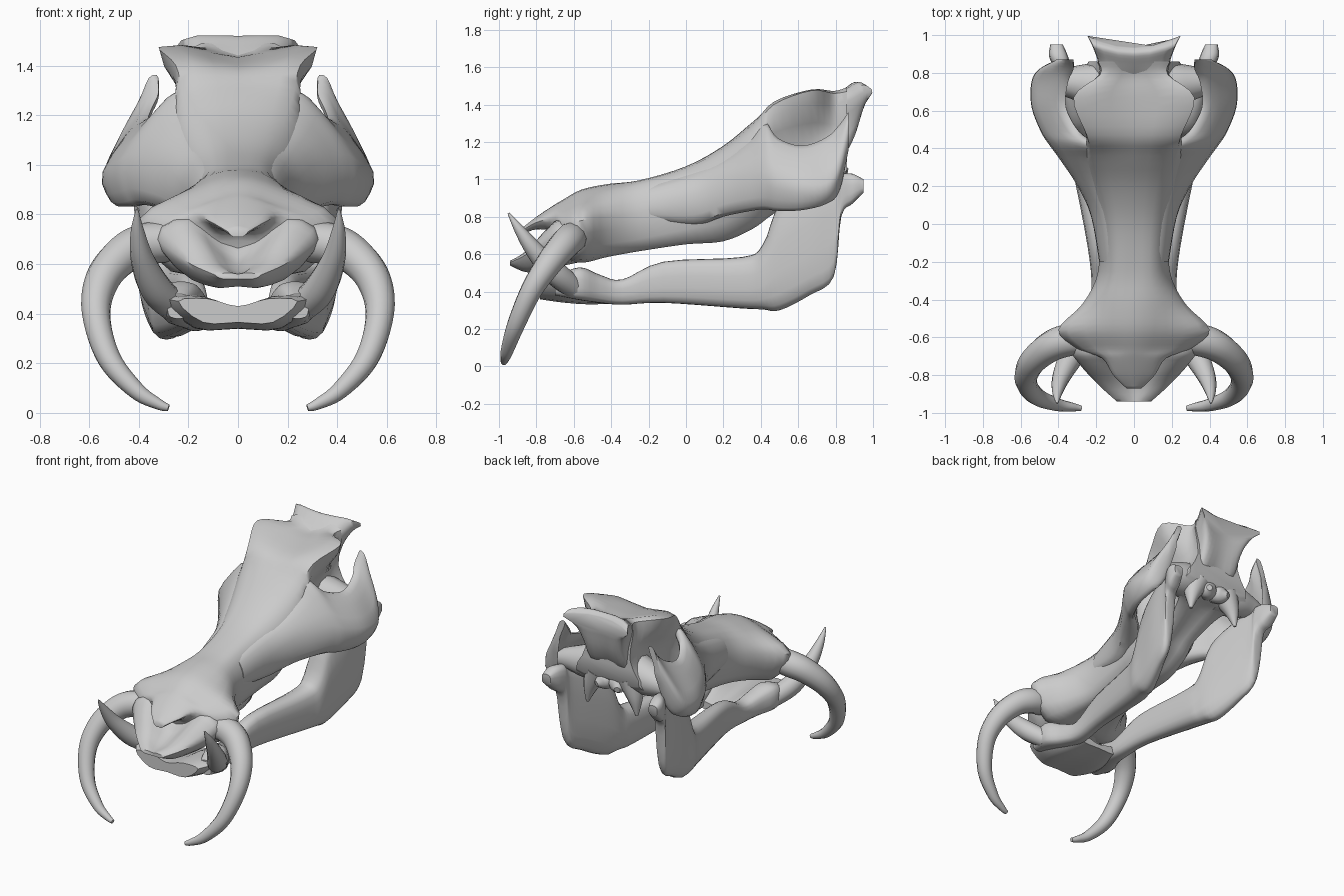
import bpy
import bmesh
from mathutils import Vector

default_cube = bpy.data.objects.get("Cube")
if default_cube:
    bpy.data.objects.remove(default_cube, do_unlink=True)

bone = bpy.data.materials.new("bone_grey")
bone.use_nodes = True
bone.diffuse_color = (.6, .6, .6, 1)
bone.node_tree.nodes["Principled BSDF"].inputs["Base Color"].default_value = bone.diffuse_color


def smooth_path(points, steps=4, closed=False):
    """Catmull-Rom interpolation through points of any dimension."""
    vectors = [Vector(p) for p in points]
    count = len(vectors)

    def pick(index):
        return vectors[index % count] if closed else vectors[min(max(index, 0), count - 1)]

    result = []
    for i in range(count if closed else count - 1):
        before, start, end, after = (pick(i + k) for k in (-1, 0, 1, 2))
        for step in range(steps):
            t = step / steps
            slope_in, slope_out = (end - before) / 2, (after - start) / 2
            result.append(start * (2*t**3 - 3*t**2 + 1) + slope_in * (t**3 - 2*t**2 + t)
                          + end * (3*t**2 - 2*t**3) + slope_out * (t**3 - t**2))
    if not closed:
        result.append(vectors[-1])
    return result


def finish(obj):
    bpy.ops.object.select_all(action='DESELECT')
    obj.select_set(True)
    bpy.context.view_layer.objects.active = obj
    if obj.type == 'CURVE':
        bpy.ops.object.convert(target='MESH')
        obj = bpy.context.object
    obj.data.materials.clear()
    obj.data.materials.append(bone)
    bpy.ops.object.shade_smooth_by_angle(angle=.9)


def loft(name, stations, ring_of, side=1, bow=0):
    """Skin smooth rings; each station is y followed by section sizes.
    A positive bow sweeps the outer edges backwards."""
    bm = bmesh.new()
    rings = []
    for station in smooth_path(stations):
        y, sizes = station[0], list(station)[1:]
        outline = smooth_path(ring_of(*sizes), steps=3, closed=True)
        rings.append([bm.verts.new((side * x, y + bow * x * x, z)) for x, z in outline])
    count = len(rings[0])
    for ring, following in zip(rings, rings[1:]):
        for i in range(count):
            j = (i + 1) % count
            bm.faces.new((ring[i], ring[j], following[j], following[i]))
    bm.faces.new(rings[0])
    bm.faces.new(rings[-1])
    bmesh.ops.recalc_face_normals(bm, faces=bm.faces)
    mesh = bpy.data.meshes.new(name)
    bm.to_mesh(mesh)
    bm.free()
    obj = bpy.data.objects.new(name, mesh)
    bpy.context.collection.objects.link(obj)
    finish(obj)


def horn(name, points, side=1):
    """Tapered round tube; each point is x, y, z, radius."""
    curve = bpy.data.curves.new(name, 'CURVE')
    curve.dimensions = '3D'
    curve.bevel_depth = 1
    curve.bevel_resolution = 4
    curve.use_fill_caps = True
    spline = curve.splines.new('POLY')
    path = smooth_path(points, steps=6)
    spline.points.add(len(path) - 1)
    for target, (x, y, z, radius) in zip(spline.points, path):
        target.co = (side * x, y, z, 1)
        target.radius = radius
    obj = bpy.data.objects.new(name, curve)
    bpy.context.collection.objects.link(obj)
    finish(obj)


def symmetric_ring(top, shoulder_x, shoulder_z, mid_x, mid_z, base_x, base_z):
    half = [(shoulder_x, shoulder_z), (mid_x, mid_z), (base_x, base_z)]
    return [(0, top)] + half + [(0, base_z)] + [(-x, z) for x, z in reversed(half)]


def cheek_ring(top_x, top_z, mid_x, mid_z, base_x, base_z, thickness):
    outer = [(top_x, top_z), (mid_x, mid_z), (base_x, base_z)]
    return outer + [(x - thickness, z) for x, z in reversed(outer)]


def jaw_ring(x, half, base, top):
    inset = (top - base) * .16
    return [(x, top), (x + half, top - inset), (x + half, base + inset),
            (x, base), (x - half, base + inset), (x - half, top - inset)]


# Cranium: nasal tip, tusk flange, narrow snout, brow and flared rear base
loft("cranium", [
    (-.87, .745, .02, .74, .04, .73, .02, .71),
    (-.8, .8, .07, .79, .11, .77, .06, .735),
    (-.71, .86, .11, .84, .17, .79, .1, .72),
    (-.66, .89, .14, .85, .3, .76, .2, .6),
    (-.56, .945, .17, .9, .4, .78, .27, .57),
    (-.42, .975, .16, .93, .27, .8, .2, .6),
    (-.25, .995, .12, .97, .19, .82, .15, .63),
    (0, 1.07, .13, 1.04, .19, .9, .15, .67),
    (.2, 1.18, .17, 1.14, .24, .97, .15, .69),
    (.36, 1.31, .22, 1.27, .26, 1.06, .14, .76),
    (.47, 1.39, .25, 1.4, .19, 1.15, .13, .84),
    (.67, 1.43, .32, 1.475, .17, 1.2, .18, .95),
    (.79, 1.44, .18, 1.46, .17, 1.2, .27, .98),
    (.86, 1.48, .19, 1.47, .17, 1.22, .24, 1.05)], symmetric_ring)

# Crest at the back of the head with swept corners
loft("rear_crest", [
    (.78, 1.43, .17, 1.45, .16, 1.3, .13, 1.15),
    (.84, 1.48, .19, 1.47, .16, 1.3, .13, 1.15),
    (.9, 1.52, .22, 1.505, .17, 1.36, .11, 1.26),
    (.935, 1.5, .245, 1.48, .18, 1.42, .1, 1.4)], symmetric_ring, bow=1)

# Front of the upper jaw, hollowed under the nasal tip
loft("upper_jaw_front", [
    (-.94, .56, .04, .565, .09, .555, .06, .54),
    (-.85, .57, .11, .62, .19, .6, .1, .51),
    (-.74, .61, .18, .74, .29, .67, .17, .53),
    (-.66, .68, .2, .79, .33, .71, .2, .55),
    (-.5, .7, .17, .75, .28, .7, .19, .58)], symmetric_ring)

# Chin joining both halves of the lower jaw
loft("chin", [
    (-.78, .43, .12, .46, .24, .45, .14, .365),
    (-.66, .42, .14, .47, .3, .46, .18, .35),
    (-.52, .4, .13, .46, .27, .45, .17, .34),
    (-.36, .37, .1, .39, .19, .38, .12, .34)], symmetric_ring)

for label, side in (("left", 1), ("right", -1)):
    # Flared cheekbone growing out of the snout, with a raised rear spike
    loft(label + "_cheekbone", [
        (-.2, .13, .96, .18, .88, .17, .79, .1),
        (.04, .16, 1.03, .225, .92, .2, .77, .12),
        (.2, .2, 1.1, .29, .99, .28, .82, .14),
        (.34, .25, 1.2, .38, 1.03, .37, .85, .12),
        (.42, .27, 1.28, .44, 1.04, .42, .86, .08),
        (.49, .35, 1.2, .49, 1.01, .46, .85, .06),
        (.62, .41, 1.16, .54, .98, .51, .85, .05),
        (.75, .4, 1.2, .54, .98, .51, .88, .05),
        (.82, .37, 1.27, .5, 1.07, .47, .95, .05),
        (.87, .36, 1.35, .4, 1.24, .41, 1.17, .04)], cheek_ring, side)
    horn(label + "_cheek_bridge", [
        (.1, .72, 1.08, .13), (.24, .74, 1.06, .11), (.35, .75, 1.05, .08), (.44, .75, 1.03, .06)], side)
    horn(label + "_skull_base_prong", [
        (.13, .78, 1.04, .09), (.17, .8, .93, .05), (.19, .81, .82, .01)], side)
    horn(label + "_neck_joint", [
        (.02, .78, 1.02, .06), (.06, .83, 1, .055), (.08, .87, .99, .02)], side)

    # Lower jaw body, upright branch and hinge knob
    loft(label + "_lower_jaw", [
        (-.7, .24, .04, .38, .48),
        (-.57, .23, .07, .355, .53),
        (-.46, .19, .06, .34, .49),
        (-.34, .17, .05, .33, .465),
        (-.12, .19, .05, .34, .56),
        (.3, .25, .07, .31, .585),
        (.41, .275, .075, .305, .65),
        (.5, .295, .07, .3, .87),
        (.66, .34, .055, .38, .98),
        (.79, .37, .035, .48, 1.02),
        (.83, .38, .04, .8, 1.03),
        (.89, .4, .045, .87, 1.03),
        (.95, .41, .03, .93, 1)], jaw_ring, side)

    # Long upper tusk curling outward, down and in
    horn(label + "_upper_tusk", [
        (.27, -.61, .69, .08), (.37, -.62, .68, .085), (.46, -.66, .64, .08),
        (.545, -.74, .54, .07), (.572, -.83, .4, .058), (.52, -.91, .22, .048),
        (.41, -.955, .09, .035), (.32, -.97, .035, .022), (.28, -.975, .02, .014)], side)

    # Short lower tusk pointing up and forward
    horn(label + "_lower_tusk", [
        (.25, -.6, .42, .06), (.33, -.7, .5, .065), (.385, -.81, .62, .048),
        (.405, -.89, .73, .028), (.407, -.95, .82, .005)], side)
